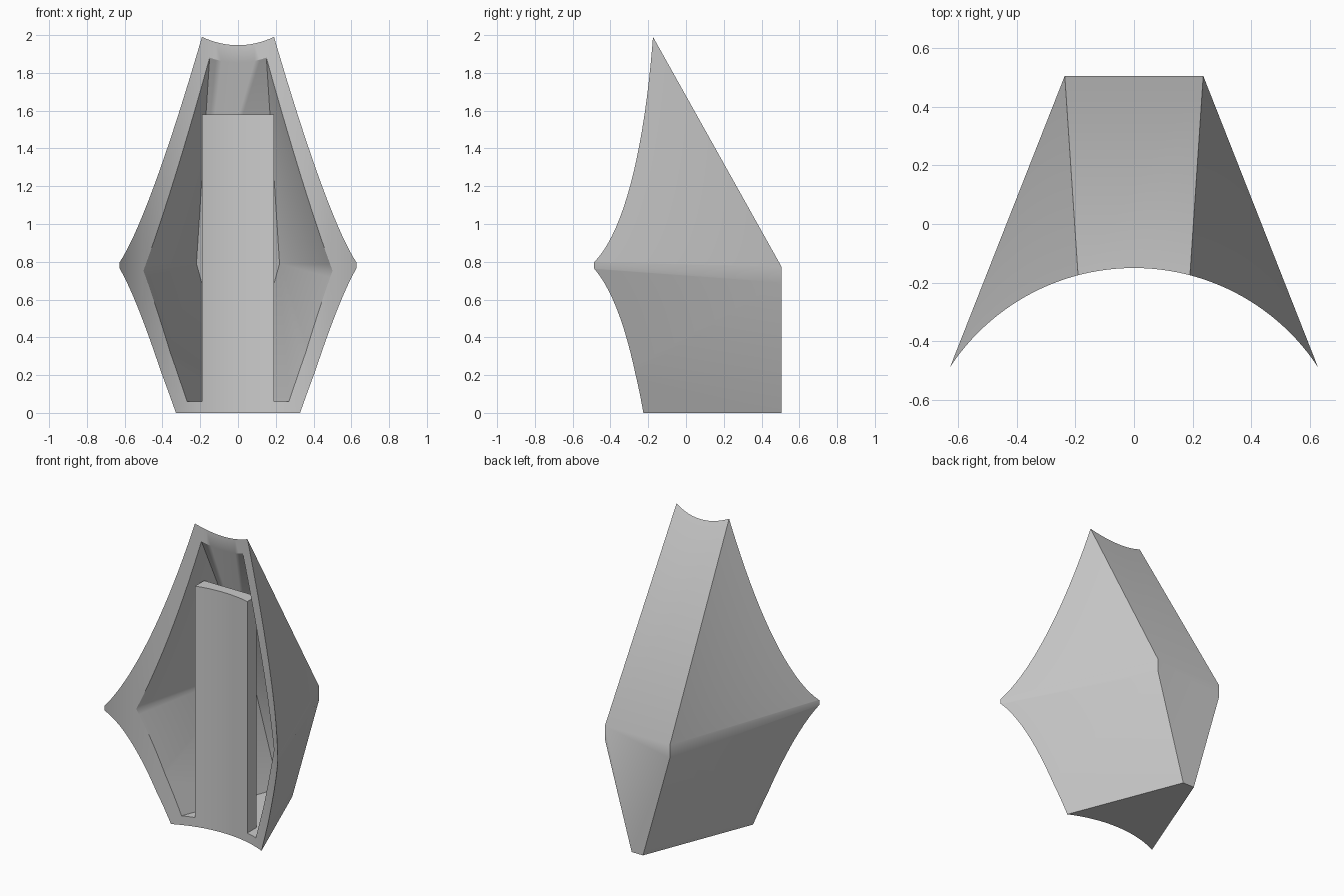
import bpy, bmesh, math

cube = bpy.data.objects.get("Cube")
if cube:
    bpy.data.objects.remove(cube, do_unlink=True)

grey = bpy.data.materials.new("plain grey")
grey.use_nodes = True
colour = (0.6, 0.6, 0.6, 1)
grey.diffuse_color = colour
grey.node_tree.nodes["Principled BSDF"].inputs["Base Color"].default_value = colour


def finish(name, bm):
    bmesh.ops.recalc_face_normals(bm, faces=bm.faces)
    mesh = bpy.data.meshes.new(name)
    bm.to_mesh(mesh)
    bm.free()
    mesh.materials.append(grey)
    obj = bpy.data.objects.new(name, mesh)
    bpy.context.collection.objects.link(obj)
    return obj


def mirrored_hull(name, corners):
    """Convex solid from corners on the left side, mirrored to the right."""
    bm = bmesh.new()
    for x, y, z in corners:
        for side in (-1, 1):
            bm.verts.new((side * x, y, z))
    bmesh.ops.convex_hull(bm, input=bm.verts)
    bmesh.ops.dissolve_limit(bm, angle_limit=math.radians(0.3),
                             verts=bm.verts, edges=bm.edges)
    return finish(name, bm)


def cut(obj, cutter):
    mod = obj.modifiers.new("cut", 'BOOLEAN')
    mod.operation = 'DIFFERENCE'
    mod.solver = 'EXACT'
    mod.object = cutter
    bpy.context.view_layer.objects.active = obj
    bpy.ops.object.modifier_apply(modifier=mod.name)


FRONT, BACK = -0.62, 0.505

# Faceted outer body, overlong at the front
shell = mirrored_hull("shell", [
    (0.041, BACK, 0), (0.484, FRONT, 0),
    (0.236, BACK, 0.69), (0.679, FRONT, 0.775),
    (0.236, BACK, 0.775), (0.679, FRONT, 0.80),
    (0.161, FRONT, 2.787)])

# Hollow inside
cavity = mirrored_hull("cavity_cutter", [
    (0.016, 0.445, 0.06), (0.435, FRONT, 0.06),
    (0.22, 0.445, 0.79), (0.60, FRONT, 0.74),
    (0.098, FRONT, 2.694)])

# Upright cylinder that scoops out the front
bm = bmesh.new()
bmesh.ops.create_cone(bm, cap_ends=True, segments=160,
                      radius1=0.751, radius2=0.751, depth=8)
bmesh.ops.translate(bm, vec=(0, -0.901, 0), verts=bm.verts)
scoop = finish("scoop_cutter", bm)

# Centre column with a curved front
column = mirrored_hull("centre_column", [
    (0.19, y, z) for y in (-0.3, -0.08) for z in (0.06, 1.58)])

cut(shell, scoop)
cut(shell, cavity)
cut(column, scoop)

for cutter in (cavity, scoop):
    bpy.data.objects.remove(cutter, do_unlink=True)

# Smooth shading with sharp edges kept
bpy.ops.object.select_all(action='DESELECT')
for obj in (shell, column):
    obj.select_set(True)
bpy.context.view_layer.objects.active = shell
bpy.ops.object.shade_smooth_by_angle(angle=math.radians(30))
